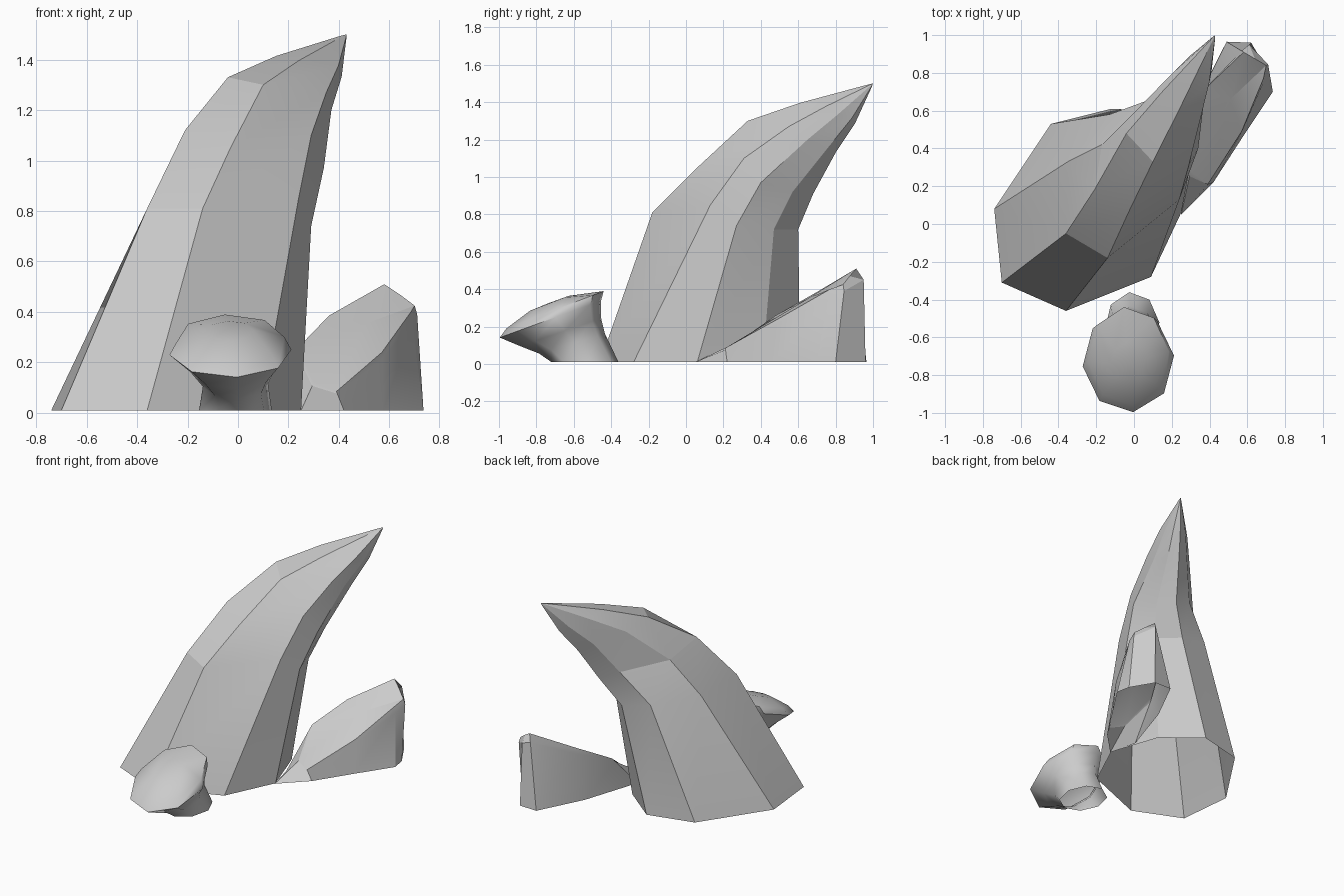
import bpy, bmesh, math
from mathutils import Vector

if "Cube" in bpy.data.objects:
    bpy.data.objects.remove(bpy.data.objects["Cube"])


def loft(name, rings, smooth_angle, tip):
    """Skin a stack of equal-sized rings, open below and closed to a point on top."""
    bm = bmesh.new()
    loops = [[bm.verts.new(p) for p in ring] for ring in rings]
    n = len(loops[0])
    for lo, hi in zip(loops, loops[1:]):
        for i in range(n):
            j = (i + 1) % n
            bm.faces.new((lo[i], lo[j], hi[j], hi[i]))
    apex = bm.verts.new(tip)
    for i in range(n):
        bm.faces.new((loops[-1][i], loops[-1][(i + 1) % n], apex))
    mesh = bpy.data.meshes.new(name)
    bm.to_mesh(mesh)
    bm.free()
    ob = bpy.data.objects.new(name, mesh)
    bpy.context.collection.objects.link(ob)
    bpy.ops.object.select_all(action='DESELECT')
    bpy.context.view_layer.objects.active = ob
    ob.select_set(True)
    bpy.ops.object.shade_smooth_by_angle(angle=math.radians(smooth_angle))
    return ob


def tilted_ring(cx, cy, cz, rx, ry, tilt, sides=8):
    """Elliptical ring whose +y side is raised by the tilt."""
    t = math.radians(tilt)
    ring = []
    for i in range(sides):
        a = math.radians(6) + math.tau * i / sides
        v = ry * math.sin(a)
        ring.append(Vector((cx + rx * math.cos(a),
                            cy + v * math.cos(t), cz + v * math.sin(t))))
    return ring


def toward_tip(ring, tip, amount, swell):
    """Copy of a ring moved toward the tip and swollen about its centre."""
    pts = [Vector(p).lerp(tip, amount) for p in ring]
    mid = sum(pts, Vector()) / len(pts)
    return [mid + (p - mid) * swell for p in pts]


# Tall curved spire: eight ridges sweeping from the foot to the tip
foot = [(-.70, -.31), (-.36, -.46), (.09, -.28), (.25, .06),
        (.13, .41), (-.12, .61), (-.44, .53), (-.74, .08)]
spire_rings = [
    [(x, y, .01) for x, y in foot],
    [(-.36, -.05, .81), (-.14, -.18, .81), (.24, .13, .85), (.29, .27, .74),
     (.22, .47, .72), (.08, .60, .72), (-.13, .58, .77), (-.35, .33, .80)],
    [(-.21, .18, 1.12), (-.03, .06, 1.05), (.29, .31, 1.10), (.34, .40, .97),
     (.28, .57, .92), (.20, .68, .91), (.06, .65, .98), (-.17, .42, 1.04)],
    [(-.04, .48, 1.33), (.10, .33, 1.30), (.35, .55, 1.27), (.37, .65, 1.20),
     (.35, .77, 1.17), (.28, .80, 1.13), (.18, .77, 1.19), (.03, .62, 1.26)],
]
tip = Vector((.43, 1.0, 1.50))
upper = spire_rings[-1]
spire_rings.append(toward_tip(upper, tip, .45, 1.15))
spire_rings.append(toward_tip(upper, tip, .95, 1.3))
loft("curved_spire", spire_rings, 15, tip)

# Leaning flared stump in front
stump_rings = [tilted_ring(*r) for r in [
    (-.01, -.54, .01, .145, .18, 0),
    (-.01, -.61, .11, .13, .185, 17),
    (-.02, -.67, .17, .17, .23, 19),
    (-.03, -.725, .24, .243, .29, 20),
    (-.03, -.70, .29, .215, .28, 21),
    (-.03, -.73, .325, .09, .11, 21),
]]
loft("flared_stump", stump_rings, 60, (-.03, -.73, .327))

# Slanted rock wedge behind on the right, with a small bevel at its back crest
wedge_base = [(.25, .05), (.42, .22), (.575, .46), (.735, .70), (.715, .80),
              (.62, .96), (.49, .965), (.33, .65), (.20, .25)]
wedge_top = [(.30, .28, .12), (.39, .21, .085), (.57, .49, .24),
             (.685, .77, .40), (.70, .84, .425), (.64, .875, .47),
             (.58, .91, .51), (.36, .70, .385), (.24, .48, .26)]
wedge_foot = [Vector((x, y, .01)) for x, y in wedge_base]
wedge_mid = [b.lerp(Vector(t), .88) for b, t in zip(wedge_foot, wedge_top)]
wedge_mid[4:6] = [Vector((.71, .845, .39)), Vector((.61, .95, .45))]
loft("rock_wedge", [wedge_foot, wedge_mid, wedge_top], 20, (.51, .66, .355))
